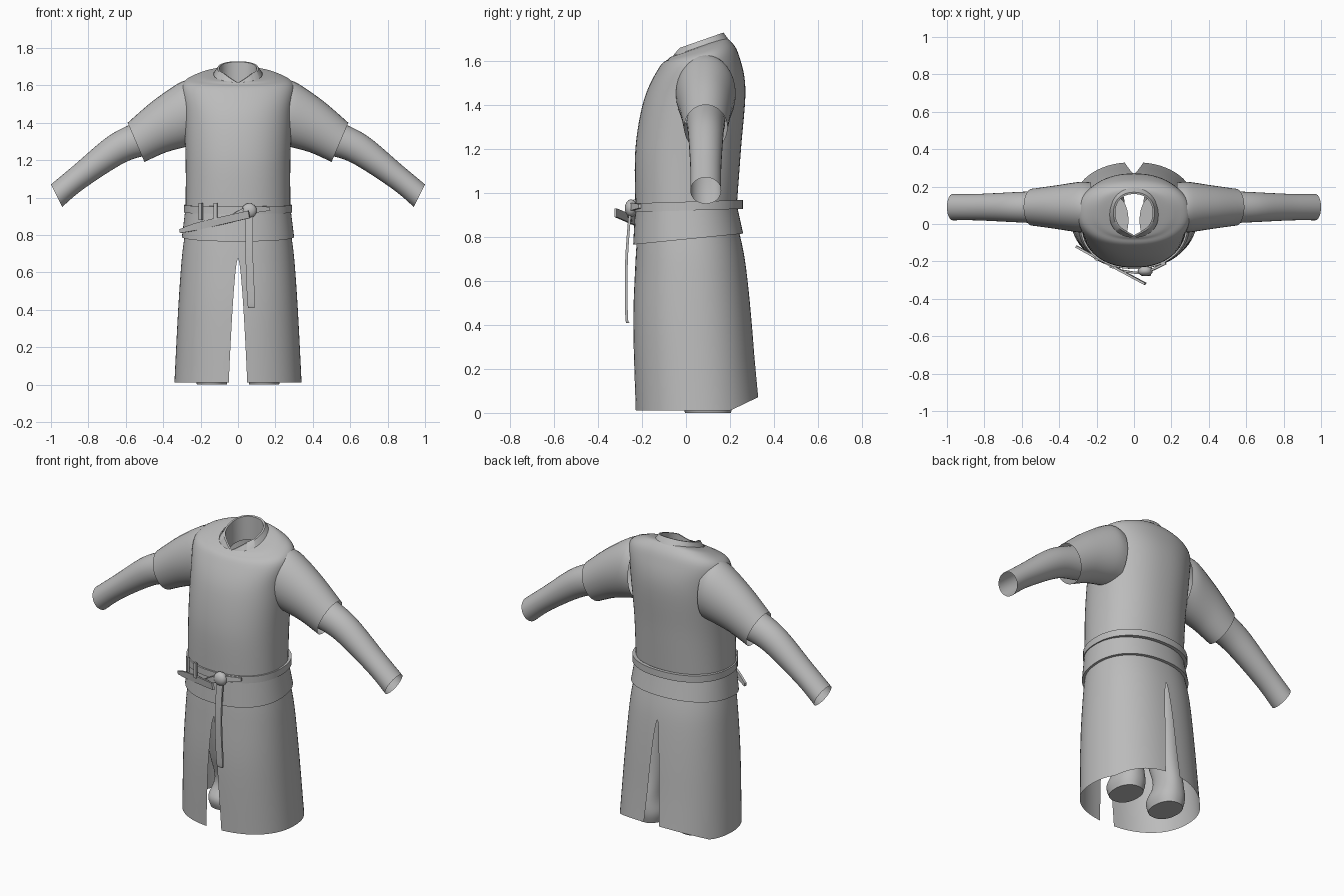
import bpy, bmesh
from math import sin, cos, pi, asin, copysign
from mathutils import Vector

cube = bpy.data.objects.get("Cube")
if cube:
    bpy.data.objects.remove(cube, do_unlink=True)

cloth = bpy.data.materials.new("grey_cloth")
cloth.use_nodes = True
grey = (.5, .5, .5, 1)
cloth.diffuse_color = grey
cloth.node_tree.nodes["Principled BSDF"].inputs["Base Color"].default_value = grey


def blend(keys, steps=6):
    """Pass a smooth curve through a few key sections."""
    keys = [Vector(key) for key in keys]
    last = len(keys) - 1
    result = []
    for index in range(last):
        before, start = keys[max(index - 1, 0)], keys[index]
        end, after = keys[index + 1], keys[min(index + 2, last)]
        for step in range(steps):
            t = step / steps
            slope_in, slope_out = (end - before) / 2, (after - start) / 2
            bend = start.lerp(end, t * t * (3 - 2 * t))
            result.append(bend + slope_in * t * (1 - t) ** 2 - slope_out * t * t * (1 - t))
    return result + [keys[last]]


def skin(name, rings, closed=True, caps=False, mirror=False):
    """Bridge a list of point rings into one smooth surface."""
    bm = bmesh.new()
    rows = [[bm.verts.new(point) for point in ring] for ring in rings]
    count = len(rows[0])
    for lower, upper in zip(rows, rows[1:]):
        for i in range(count if closed else count - 1):
            j = (i + 1) % count
            bm.faces.new((lower[i], lower[j], upper[j], upper[i]))
    if caps:
        bm.faces.new(rows[0])
        bm.faces.new(rows[-1])
    bmesh.ops.recalc_face_normals(bm, faces=bm.faces)
    mesh = bpy.data.meshes.new(name)
    bm.to_mesh(mesh)
    bm.free()
    mesh.materials.append(cloth)
    obj = bpy.data.objects.new(name, mesh)
    bpy.context.collection.objects.link(obj)
    bpy.ops.object.select_all(action='DESELECT')
    obj.select_set(True)
    bpy.context.view_layer.objects.active = obj
    bpy.ops.object.shade_smooth_by_angle(angle=.9)
    if mirror:
        obj.modifiers.new("mirror", 'MIRROR').use_axis[0] = True


def signed_power(value, exponent):
    return copysign(abs(value) ** exponent, value)


def oval_point(angle, width, depth):
    """Point on a slightly squared oval, with angle zero at the front."""
    return (width * signed_power(sin(angle), .9), -depth * signed_power(cos(angle), .9))


def oval(z, centre_y, width, depth, tilt=0, centre_x=0, count=64):
    """Horizontal cross-section that may rise toward the back."""
    ring = []
    for i in range(count):
        x, y = oval_point(2 * pi * i / count, width, depth)
        ring.append(Vector((centre_x + x, centre_y + y, z + tilt * y)))
    return ring


def arm_section(top_x, top_z, low_x, low_z, count=32):
    """Sleeve cross-section between its upper and lower edge points."""
    centre_y = .09
    top, low = Vector((top_x, centre_y, top_z)), Vector((low_x, centre_y, low_z))
    middle, rise = (top + low) / 2, (top - low) / 2
    depth = Vector((0, rise.length * .6 + .03, 0))
    angles = [2 * pi * i / count for i in range(count)]
    return [middle + rise * cos(angle) + depth * sin(angle) for angle in angles]


def strap(name, keys, side, normal):
    """Flat strap following points that each carry a half width."""
    side = Vector(side).normalized()
    thick = Vector(normal).normalized() * .006
    rings = []
    for x, y, z, half in blend(keys):
        point, edge = Vector((x, y, z)), side * half
        rings.append([point + edge + thick, point - edge + thick,
                      point - edge - thick, point + edge - thick])
    skin(name, rings, caps=True)


# Torso, from the waist to the neck
torso_keys = [(.93, 0, .28, .23, 0), (1.2, .01, .28, .24, 0), (1.45, .04, .29, .23, .1),
              (1.6, .06, .3, .18, .15), (1.65, .06, .22, .14, .3), (1.66, .05, .13, .12, .35)]
skin("torso", [oval(*key) for key in blend(torso_keys)])

# Stand-up collar, dipping to a V notch at the front
collar = [oval(z, .06, radius, radius, .35)
          for z, radius in ((1.64, .14), (1.69, .11), (1.69, .1), (1.55, .1))]
for ring in collar:
    for point in ring:
        if point.y < 0:
            notch = max(0, 1 - abs(point.x) / .07)
            point.z -= notch * .04
            point.y -= notch ** 2 * .02
skin("collar", collar)

# Short upper sleeves and long under sleeves
upper_keys = [(.23, 1.62, .23, 1.28), (.3, 1.62, .28, 1.27),
              (.45, 1.52, .39, 1.24), (.59, 1.4, .5, 1.19)]
under_keys = [(.53, 1.41, .46, 1.23), (.69, 1.33, .6, 1.19),
              (.88, 1.17, .82, 1.05), (1, 1.07, .94, .95)]
for name, keys in (("upper_sleeve", upper_keys), ("under_sleeve", under_keys)):
    skin(name, [arm_section(*key) for key in blend(keys)], mirror=True)

# Flared hip panel below the belt, with its hem turned inward
hip_keys = [(.95, 0, .28, .23, 0), (.79, .01, .3, .25, .1)]
hem = oval(.79, .01, .28, .23, .1)
skin("hip_panel", [oval(*key) for key in blend(hip_keys)] + [hem])


def skirt_row(z, centre_y, width, depth, count=32):
    """Half of the skirt from the front split to the back split."""
    gap = .05 * max(0, 1 - z / .68) ** .6
    first = asin((gap / width) ** (1 / .9))
    row = []
    for i in range(count + 1):
        x, y = oval_point(first + (pi - 2 * first) * i / count, width, depth)
        y += centre_y
        lift = max(0, y - .2) * max(0, .5 - 2 * z)
        row.append((gap if i in (0, count) else x, y, z + lift))
    return row


# Long skirt, split at front and back
skirt_keys = [(.83, .01, .28, .23), (.68, .02, .3, .25), (.4, .03, .32, .27), (.01, .05, .34, .28)]
skin("skirt", [skirt_row(*key) for key in blend(skirt_keys)], closed=False, mirror=True)

# Trouser legs ending in rounded boots
leg_keys = [(.8, .02, .11), (.35, .08, .08), (.16, .12, .07), (.06, .1, .09), (0, .1, .08)]
legs = [oval(z, y, radius, radius * 1.3, centre_x=.14) for z, y, radius in blend(leg_keys)]
skin("leg_and_boot", legs, caps=True, mirror=True)

# Belt
bottom, top, inner, outer = .92, .96, .27, .29
belt = ((bottom, inner), (bottom, outer), (top, outer), (top, inner))
skin("belt", [oval(z, .01, width, width - .04, .03) for z, width in belt])

# Belt loops on the right front
for name, x, y, turn in (("outer_belt_loop", -.2, -.19, -.7), ("inner_belt_loop", -.12, -.23, -.3)):
    ends = [(x, y, height, .01) for height in (.97, .88)]
    strap(name, ends, (1, turn, 0), (turn, -1, 0))

# Hanging belt end
hanging = [(.06, -.25, .96, .02), (.06, -.27, .7, .02), (.07, -.27, .44, .02), (.07, -.26, .41, .01)]
strap("hanging_strap", hanging, (1, 0, 0), (0, 1, 0))

# Loose end slanting outward past the right hip
slanted = [(-.31, -.12, .82, .01), (-.2, -.18, .85, .02), (.06, -.32, .91, .02)]
strap("slanted_strap", slanted, (-.2, 0, 1), (.5, .9, 0))

# Wrapped end lying across the belt
crossing = [(-.06, -.25, .88, .01), (.05, -.26, .93, .02), (.17, -.21, .94, .01)]
strap("crossing_strap", crossing, (-.2, 0, 1), (-.2, 1, 0))

# Knot
knot = []
for step in range(-4, 5):
    angle = step * pi / 9
    size = cos(angle) * .04
    knot.append(oval(.93 + sin(angle) * .04, -.25, size, size * .7, centre_x=.06))
skin("knot", knot, caps=True)
